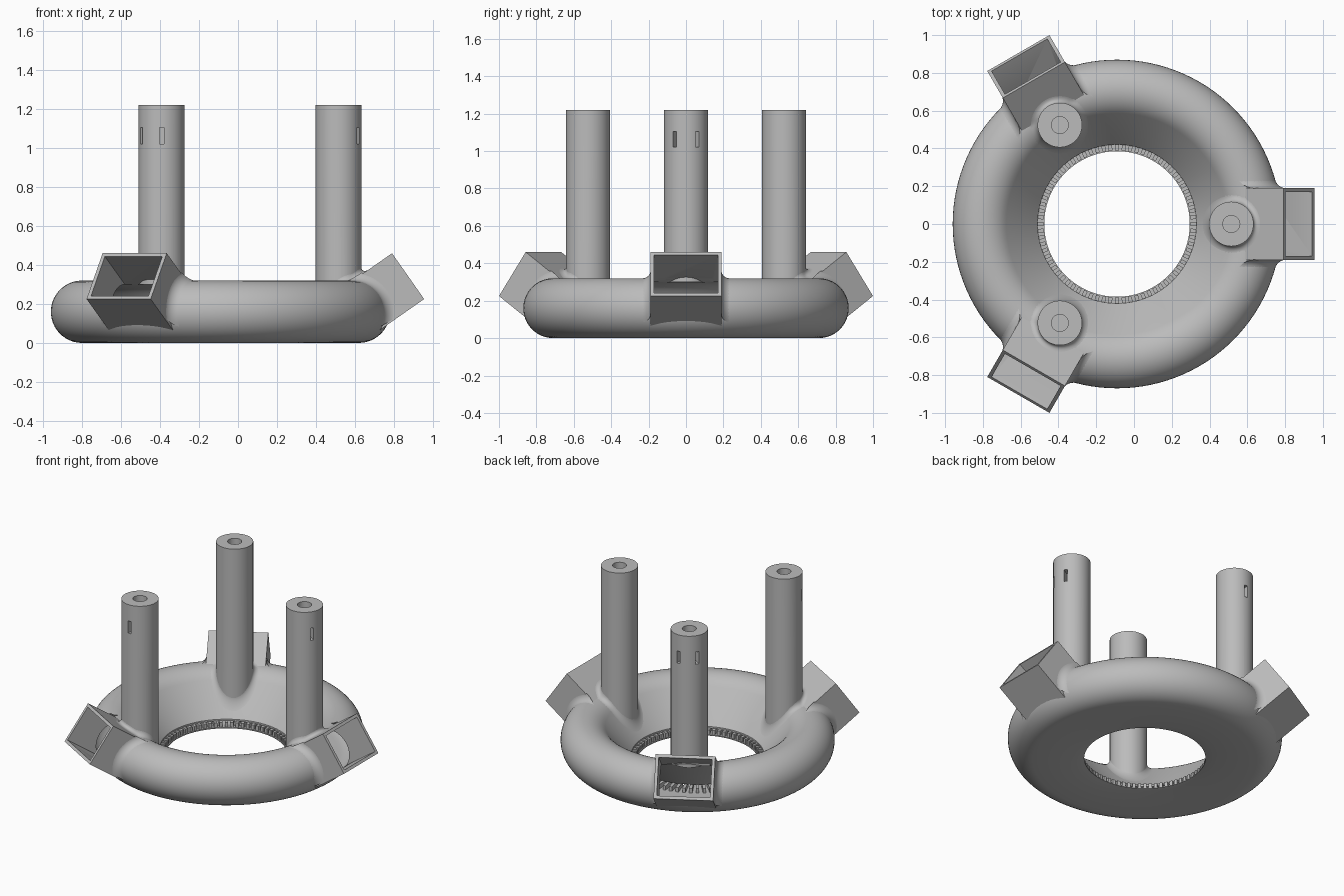
import bpy, bmesh
from math import pi, sin, cos, asin, sqrt, radians
from mathutils import Matrix, Vector

if "Cube" in bpy.data.objects:
    bpy.data.objects.remove(bpy.data.objects["Cube"])

grey = bpy.data.materials.new("plain_grey")
grey.use_nodes = True
colour = (0.5, 0.5, 0.5, 1)
grey.diffuse_color = colour
grey.node_tree.nodes["Principled BSDF"].inputs["Base Color"].default_value = colour

# Main dimensions, measured from the ring axis
OFFSET = Vector((-0.09, 0, 0))
TUBE_R, TUBE = 0.71, 0.16
TANGENT = radians(140.4)
LIP_R, LIP_Z = 0.42, 0.06
POST_X, POST_R, POST_TOP = 0.605, 0.118, 1.22
TILT = radians(35)
HALF_W, HALF_H, WALL = 0.19, 0.1435, 0.02
ANGLES = [0, 2 * pi / 3, -2 * pi / 3]


def finish(bm, name):
    bmesh.ops.recalc_face_normals(bm, faces=bm.faces[:])
    me = bpy.data.meshes.new(name)
    bm.to_mesh(me)
    bm.free()
    me.materials.append(grey)
    ob = bpy.data.objects.new(name, me)
    bpy.context.collection.objects.link(ob)
    return ob


def lathe(name, profile, steps=120):
    bm = bmesh.new()
    vs = [bm.verts.new((r, 0, z)) for r, z in profile]
    es = [bm.edges.new((v, vs[i - 1])) for i, v in enumerate(vs)]
    bmesh.ops.spin(bm, geom=vs + es, cent=(0, 0, 0), axis=(0, 0, 1),
                   angle=2 * pi, steps=steps, use_merge=True)
    bmesh.ops.remove_doubles(bm, verts=bm.verts[:], dist=1e-5)
    return finish(bm, name)


def box(name, size, matrix):
    bm = bmesh.new()
    bmesh.ops.create_cube(bm, size=1, matrix=matrix @ Matrix.Diagonal((*size, 1)))
    return finish(bm, name)


def cylinder(name, r, z0, z1, segs=64):
    bm = bmesh.new()
    bmesh.ops.create_cone(bm, cap_ends=True, segments=segs, radius1=r, radius2=r, depth=z1 - z0,
                          matrix=Matrix.Translation((POST_X, 0, (z0 + z1) / 2)))
    return finish(bm, name)


def cut(ob, cutter):
    mod = ob.modifiers.new("cut", 'BOOLEAN')
    mod.operation, mod.solver, mod.object = 'DIFFERENCE', 'EXACT', cutter
    bpy.context.view_layer.objects.active = ob
    bpy.ops.object.modifier_apply(modifier=mod.name)


def arc(radius):
    n = 30
    return [(TUBE_R + radius * cos(a), TUBE + radius * sin(a))
            for a in (-pi / 2 + (TANGENT + pi / 2) * i / n for i in range(n + 1))]


def grid(name, rows, closed=False):
    bm = bmesh.new()
    vs = [[bm.verts.new(p) for p in row] for row in rows]
    for a, b in zip(vs, vs[1:]):
        for i in range(0 if closed else 1, len(a)):
            bm.faces.new((a[i - 1], a[i], b[i], b[i - 1]))
    return finish(bm, name)


# Hollow teardrop ring with a slit at the inner lip
ring = lathe("duct_ring", [(0.385, 0.012), (0.45, 0)] + arc(TUBE)
             + [(LIP_R, LIP_Z), (LIP_R, 0.018), (0.385, 0.018)])
cavity = lathe("cavity_cutter", arc(TUBE - WALL) + [(0.435, 0.047), (0.41, 0.047), (0.41, 0.02)])

# Tilted inlet socket: axis runs from the tube centre to the opening
direction = Vector((cos(TILT), 0, sin(TILT)))
mouth = Vector((0.9625, 0, 0.3425))
length = 0.308


def socket_box(name, inset, extra):
    m = Matrix.Translation(mouth + direction * (extra - length) / 2) @ Matrix.Rotation(-TILT, 4, 'Y')
    return box(name, (length + extra, 2 * (HALF_W - inset), 2 * (HALF_H - inset)), m)


socket = socket_box("inlet_socket", 0, 0)
bore = socket_box("bore_cutter", WALL, 0.05)
cut(socket, bore)
cut(socket, cavity)
cut(ring, cavity)
for a in ANGLES:
    bore.rotation_euler.z = a
    bpy.context.view_layer.update()
    cut(ring, bore)

# Upright post with a screw hole and two tie slots
post = cylinder("post", POST_R, 0.12, POST_TOP)
hole = cylinder("hole_cutter", 0.045, 0.95, POST_TOP + 0.1, 32)
cutters = [cavity, bore, hole]
cut(post, cavity)
cut(post, hole)
for a in (radians(31), radians(-31)):
    m = (Matrix.Translation((POST_X, 0, 1.063)) @ Matrix.Rotation(a, 4, 'Z')
         @ Matrix.Translation((0.1, 0, 0)))
    slot = box("slot_cutter", (0.07, 0.024, 0.085), m)
    cut(post, slot)
    cutters.append(slot)
for c in cutters:
    bpy.data.objects.remove(c)


# Fillet where the post meets the ring and the socket
def surface(x, y):
    r = sqrt(x * x + y * y)
    tx = TUBE_R + TUBE * cos(TANGENT)
    if r < tx:
        z = LIP_Z + (r - LIP_R) * 1.21
    else:
        z = TUBE + sqrt(max(0, TUBE ** 2 - (r - TUBE_R) ** 2))
    if abs(y) < HALF_W and x > 0.66:
        z = max(z, 0.46 - 0.7 * (0.88 - x))
    return z


rows = []
for k in range(7):
    t = k / 6 * pi / 2
    rad = POST_R - 0.001 + 0.042 * (1 - cos(t))
    row = []
    for i in range(64):
        a = 2 * pi * i / 64
        x, y = POST_X + rad * cos(a), rad * sin(a)
        row.append((x, y, surface(x, y) + 0.045 * (1 - sin(t)) - 0.001))
    rows.append(row)
post_fillet = grid("post_fillet", rows, True)

# Fillets along both sides of the socket, wrapping round the tube
parts = [socket, post, post_fillet]
for side, label in ((1, "left"), (-1, "right")):
    rows = []
    for k in range(7):
        t = k / 6 * pi / 2
        rho = TUBE - 0.001 + 0.045 * (1 - sin(t))
        y = HALF_W - 0.001 + 0.045 * (1 - cos(t))
        half = asin((HALF_H - 0.001) / rho)
        row = []
        for i in range(21):
            a = TILT + half * (i / 10 - 1)
            r = TUBE_R + rho * cos(a)
            row.append((sqrt(r * r - y * y), side * y, TUBE + rho * sin(a)))
        rows.append(row)
    parts.append(grid("socket_fillet_" + label, rows))

# Guide vanes in the slit
bm = bmesh.new()
VANES = 72
for i in range(VANES):
    m = (Matrix.Rotation(2 * pi * i / VANES, 4, 'Z') @ Matrix.Translation((0.445, 0, 0.033))
         @ Matrix.Diagonal((0.11, 0.02, 0.034, 1)))
    bmesh.ops.create_cube(bm, size=1, matrix=m)
vanes = finish(bm, "guide_vanes")

# Smooth shading, then three-fold copies
bpy.ops.object.select_all(action='DESELECT')
for ob in parts + [ring]:
    ob.select_set(True)
bpy.context.view_layer.objects.active = ring
bpy.ops.object.shade_smooth_by_angle(angle=radians(30))

for ob in [ring, vanes] + parts:
    ob.location = OFFSET
for ob in parts:
    for n, a in enumerate(ANGLES[1:], 2):
        dup = ob.copy()
        dup.name = f"{ob.name}_{n}"
        dup.rotation_euler.z = a
        bpy.context.collection.objects.link(dup)
